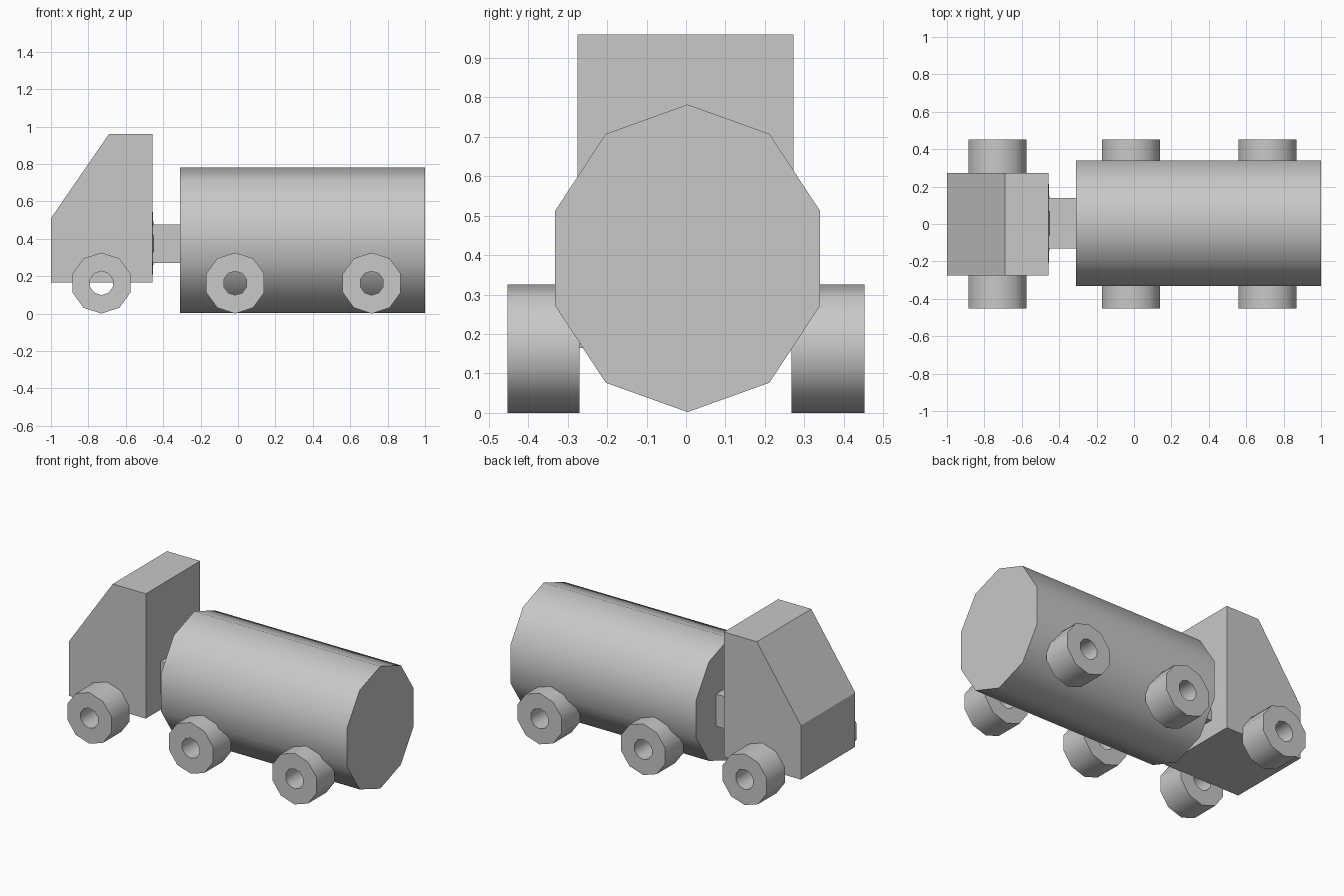
import bpy, bmesh
from math import sin, cos, pi, radians
from mathutils import Vector

cube = bpy.data.objects.get("Cube")
if cube:
    bpy.data.objects.remove(cube, do_unlink=True)

grey = bpy.data.materials.new("plain grey")
grey.use_nodes = True
colour = (0.58, 0.58, 0.58, 1)
grey.diffuse_color = colour
grey.node_tree.nodes["Principled BSDF"].inputs["Base Color"].default_value = colour


def finish(name, bm, smooth=False):
    bmesh.ops.recalc_face_normals(bm, faces=bm.faces)
    mesh = bpy.data.meshes.new(name)
    bm.to_mesh(mesh)
    bm.free()
    mesh.materials.append(grey)
    obj = bpy.data.objects.new(name, mesh)
    bpy.context.collection.objects.link(obj)
    if smooth:
        bpy.ops.object.select_all(action='DESELECT')
        obj.select_set(True)
        bpy.context.view_layer.objects.active = obj
        bpy.ops.object.shade_smooth_by_angle(angle=radians(45))
    return obj


def prism(name, outline, offset, smooth=False):
    """Extrude a closed outline along an offset vector."""
    bm = bmesh.new()
    face = bm.faces.new([bm.verts.new(p) for p in outline])
    new = bmesh.ops.extrude_face_region(bm, geom=[face], use_keep_orig=True)
    moved = [g for g in new["geom"] if isinstance(g, bmesh.types.BMVert)]
    bmesh.ops.translate(bm, verts=moved, vec=Vector(offset))
    return finish(name, bm, smooth)


def ring(ru, rv, sides=10):
    """Points of an ellipse with a corner at the top."""
    return [(ru * sin(2 * pi * i / sides), rv * cos(2 * pi * i / sides))
            for i in range(sides)]


def wheel(name, x, y0, y1):
    """Ten-sided wheel with an open axle hole."""
    bm = bmesh.new()
    loops = [[bm.verts.new((x + u, y, 0.163 + v)) for u, v in ring(r, r)]
             for r, y in ((0.163, y0), (0.163, y1), (0.064, y1), (0.064, y0))]
    n = len(loops[0])
    for k in range(4):
        a, b = loops[k], loops[(k + 1) % 4]
        for i in range(n):
            j = (i + 1) % n
            bm.faces.new((a[i], a[j], b[j], b[i]))
    return finish(name, bm, True)


# Cab with sloping windscreen
profile = [(-1, 0.165), (-1, 0.51), (-0.69, 0.96), (-0.457, 0.96), (-0.457, 0.165)]
prism("cab", [(x, -0.275, z) for x, z in profile], (0, 0.547, 0))

# Tank
prism("tank", [(-0.31, 0.004 + u, 0.392 + v) for u, v in ring(0.353, 0.39)],
      (1.31, 0, 0), True)

# Hitch between cab and tank
hitch = [(-0.132, 0.27), (0.14, 0.27), (0.14, 0.475), (-0.132, 0.475)]
prism("hitch", [(-0.47, y, z) for y, z in hitch], (0.17, 0, 0))

# Shallow bulge on the rear wall of the cab
bm = bmesh.new()
rim = [bm.verts.new((-0.457, 0.004 + u, 0.375 + v)) for u, v in ring(0.25, 0.19)]
tip = bm.verts.new((-0.447, 0.004, 0.375))
bm.faces.new(rim)
for i, vert in enumerate(rim):
    bm.faces.new((vert, rim[(i + 1) % len(rim)], tip))
finish("cab_rear_bulge", bm, True)

# Three pairs of wheels
for axle, x in (("cab", -0.73), ("middle", -0.015), ("rear", 0.715)):
    wheel(axle + "_wheel_front_side", x, -0.453, -0.27)
    wheel(axle + "_wheel_back_side", x, 0.268, 0.453)
